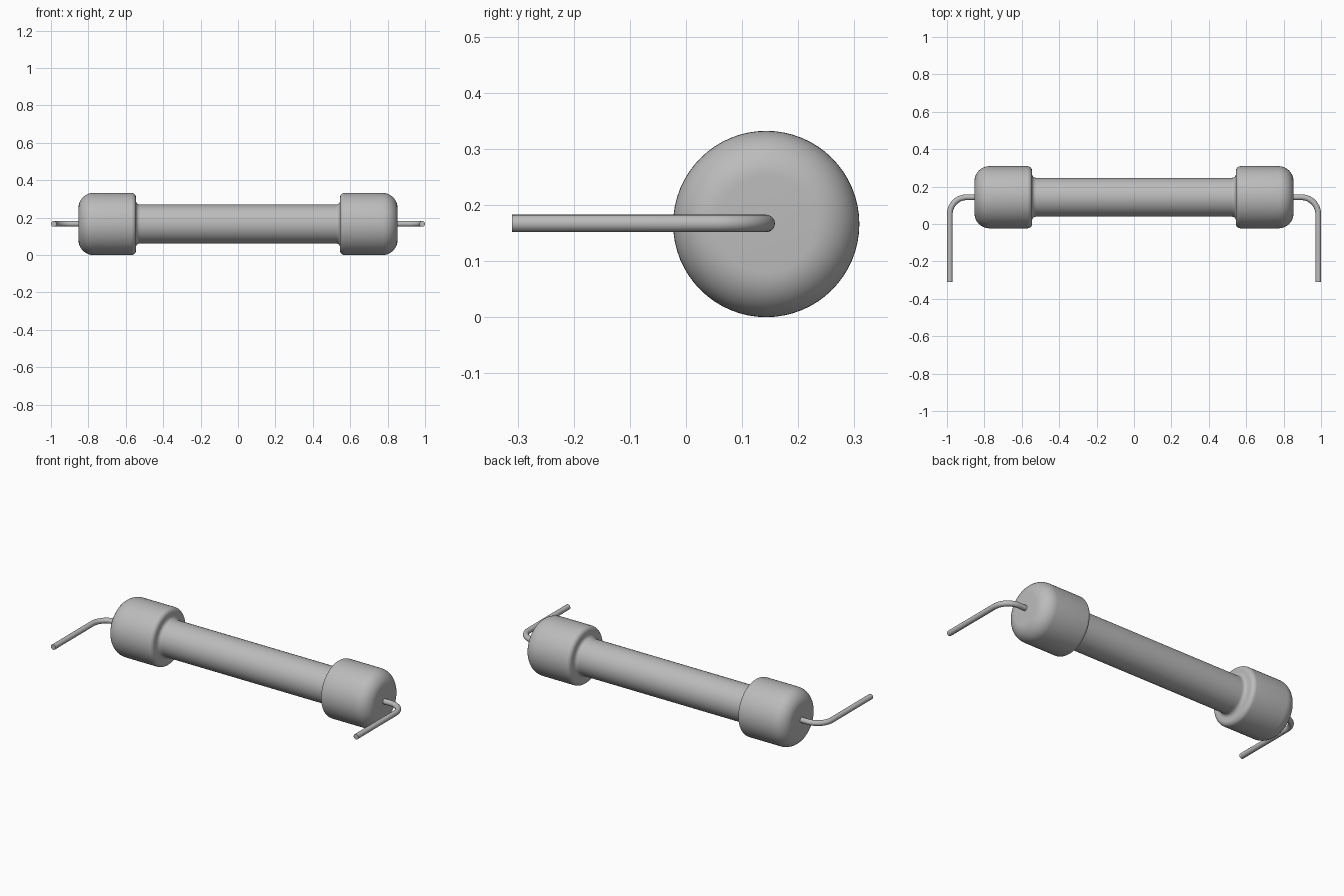
import bpy, bmesh, math
from mathutils import Vector, Matrix

cube = bpy.data.objects.get("Cube")
if cube:
    bpy.data.objects.remove(cube, do_unlink=True)

AXIS_Y, AXIS_Z = 0.143, 0.166   # centre line of the body

grey = bpy.data.materials.new("plain grey")
grey.use_nodes = True
grey.diffuse_color = (0.5, 0.5, 0.5, 1)
grey.node_tree.nodes["Principled BSDF"].inputs["Base Color"].default_value = (0.5, 0.5, 0.5, 1)


def finish(name, bm):
    bmesh.ops.remove_doubles(bm, verts=bm.verts, dist=1e-5)
    bmesh.ops.recalc_face_normals(bm, faces=bm.faces)
    mesh = bpy.data.meshes.new(name)
    bm.to_mesh(mesh)
    bm.free()
    mesh.materials.append(grey)
    obj = bpy.data.objects.new(name, mesh)
    bpy.context.collection.objects.link(obj)
    bpy.ops.object.select_all(action='DESELECT')
    obj.select_set(True)
    bpy.context.view_layer.objects.active = obj
    bpy.ops.object.shade_smooth_by_angle(angle=math.radians(35))
    return obj


def arc(cx, cy, r, a0, a1, n=8):
    """Points on an arc, angles in degrees."""
    angles = [math.radians(a0 + (a1 - a0) * i / n) for i in range(n + 1)]
    return [(cx + r * math.cos(a), cy + r * math.sin(a)) for a in angles]


def lathe(name, profile, segments=64):
    """Turn (x, radius) points round the body's centre line."""
    bm = bmesh.new()
    verts = [bm.verts.new((x, AXIS_Y, AXIS_Z + r)) for x, r in profile]
    edges = [bm.edges.new(pair) for pair in zip(verts, verts[1:])]
    bmesh.ops.spin(bm, geom=verts + edges, cent=(0, AXIS_Y, AXIS_Z), axis=(1, 0, 0),
                   angle=math.tau, steps=segments, use_merge=True)
    return finish(name, bm)


def wire(name, path, radius, sides=20):
    """Sweep a capped round section along a path lying in the xy plane."""
    bm = bmesh.new()
    rings = []
    for i, p in enumerate(path):
        d = (path[min(i + 1, len(path) - 1)] - path[max(i - 1, 0)]).normalized()
        side = Vector((-d.y, d.x, 0))
        rings.append([bm.verts.new(p + radius * (side * math.cos(a) + Vector((0, 0, math.sin(a)))))
                      for a in (math.tau * k / sides for k in range(sides))])
    for a, b in zip(rings, rings[1:]):
        for k in range(sides):
            j = (k + 1) % sides
            bm.faces.new((a[k], a[j], b[j], b[k]))
    bm.faces.new(rings[0])
    bm.faces.new(rings[-1])
    return finish(name, bm)


# Slim tube between the caps
lathe("body_tube", [(-0.6, 0.104), (0.6, 0.104)])

for s, label in ((1, "left"), (-1, "right")):
    # End cap: fillet to the tube, small inner rounding, large outer rounding
    profile = (arc(0.525, 0.124, 0.02, -90, 0, 6)
               + arc(0.57, 0.141, 0.025, 180, 90)
               + arc(0.773, 0.086, 0.08, 90, 0, 12)
               + [(0.853, 0)])
    lathe(label + "_end_cap", [(s * x, r) for x, r in profile])

    # Bent wire lead, coming out of the cap and turning to the front
    bend = arc(0.895, AXIS_Y - 0.09, 0.09, 90, 0, 14)
    points = [(0.82, AXIS_Y)] + bend + [(0.985, -0.31)]
    wire(label + "_lead", [Vector((s * x, y, AXIS_Z + 0.001)) for x, y in points], 0.0155)
